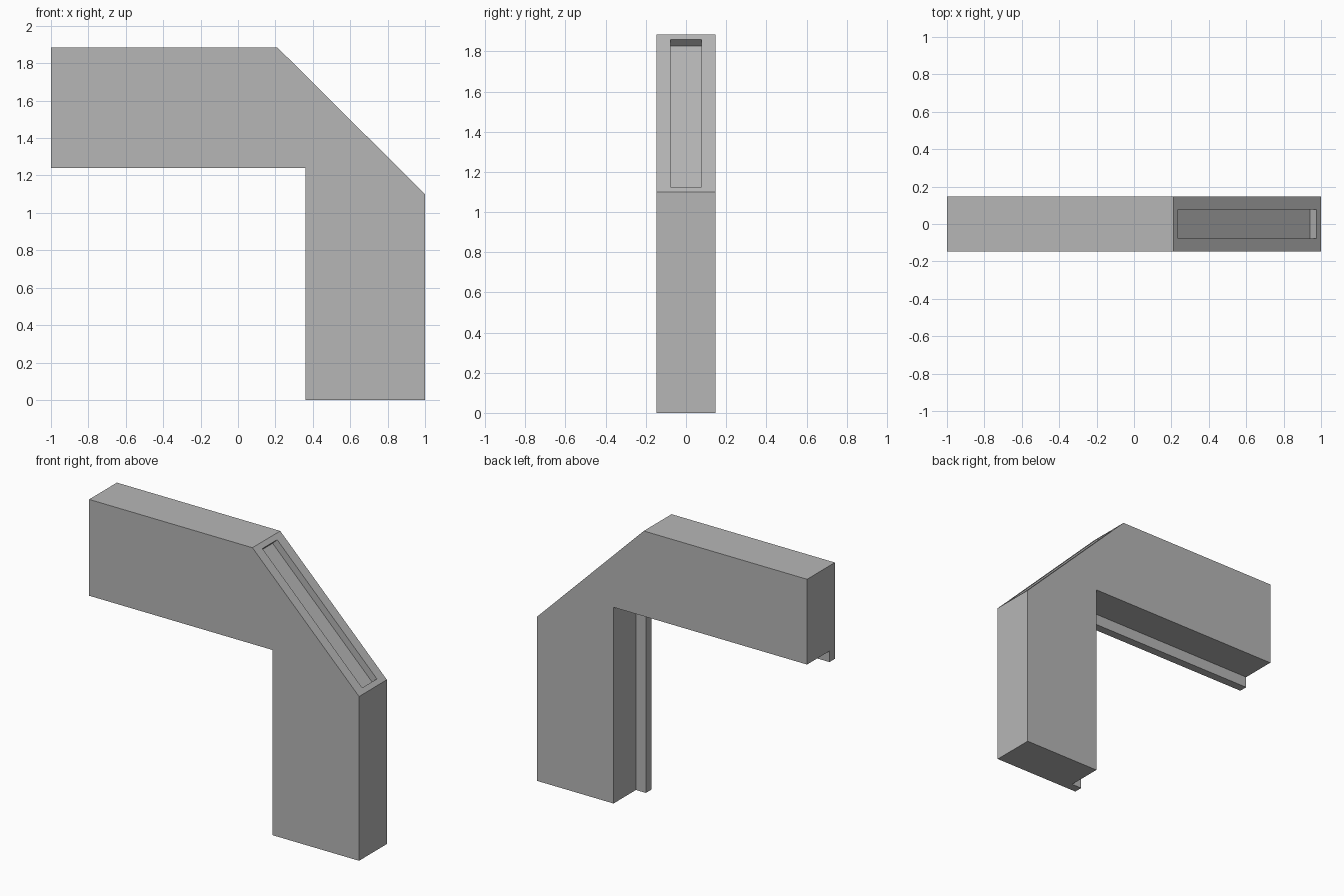
import bpy
import bmesh
import math
from mathutils import Matrix, Vector

default_cube = bpy.data.objects.get("Cube")
if default_cube:
    bpy.data.objects.remove(default_cube, do_unlink=True)

HALF_DEPTH = 0.147
CHAMFER_TOP = Vector((0.21, 0, 1.885))
CHAMFER_LOW = Vector((1.0, 0, 1.1))

# Single plain grey
grey = bpy.data.materials.new("plain grey")
grey.use_nodes = True
colour = (0.47, 0.47, 0.47, 1)
grey.diffuse_color = colour
grey.node_tree.nodes["Principled BSDF"].inputs["Base Color"].default_value = colour


def add_object(name, bm):
    bmesh.ops.recalc_face_normals(bm, faces=bm.faces)
    mesh = bpy.data.meshes.new(name)
    bm.to_mesh(mesh)
    bm.free()
    mesh.materials.append(grey)
    obj = bpy.data.objects.new(name, mesh)
    bpy.context.collection.objects.link(obj)
    return obj


def box(name, size, centre, angle=0):
    bm = bmesh.new()
    matrix = (Matrix.Translation(centre) @ Matrix.Rotation(angle, 4, "Y")
              @ Matrix.Diagonal((*size, 1)))
    bmesh.ops.create_cube(bm, size=1, matrix=matrix)
    return add_object(name, bm)


def cut(target, cutter):
    cutter.hide_render = True
    mod = target.modifiers.new("cut", "BOOLEAN")
    mod.operation = "DIFFERENCE"
    mod.solver = "EXACT"
    mod.object = cutter
    bpy.context.view_layer.objects.active = target
    bpy.ops.object.modifier_apply(modifier=mod.name)
    bpy.data.objects.remove(cutter, do_unlink=True)


# Corner bracket: extruded elbow profile with a chamfered outer corner
profile = [(-1, 1.24), (0.36, 1.24), (0.36, 0), (1, 0),
           (CHAMFER_LOW.x, CHAMFER_LOW.z), (CHAMFER_TOP.x, CHAMFER_TOP.z),
           (-1, CHAMFER_TOP.z)]
bm = bmesh.new()
face = bm.faces.new([bm.verts.new((x, -HALF_DEPTH, z)) for x, z in profile])
side = bmesh.ops.extrude_face_region(bm, geom=[face])["geom"]
bmesh.ops.translate(bm, vec=(0, 2 * HALF_DEPTH, 0),
                    verts=[v for v in side if isinstance(v, bmesh.types.BMVert)])
bracket = add_object("corner_bracket", bm)

# Rebate along the inner edges, leaving a thin lip at the front
low, high = Vector((-1.2, -0.09, -0.2)), Vector((0.434, 0.3, 1.314))
cut(bracket, box("rebate_cutter", high - low, (low + high) / 2))

# Shallow slot in the chamfered face
slope = CHAMFER_LOW - CHAMFER_TOP
slot_depth = 0.047
cut(bracket, box("slot_cutter", (slope.length - 0.072, 0.156, 2 * slot_depth),
                 (CHAMFER_TOP + CHAMFER_LOW) / 2, math.atan2(-slope.z, slope.x)))
